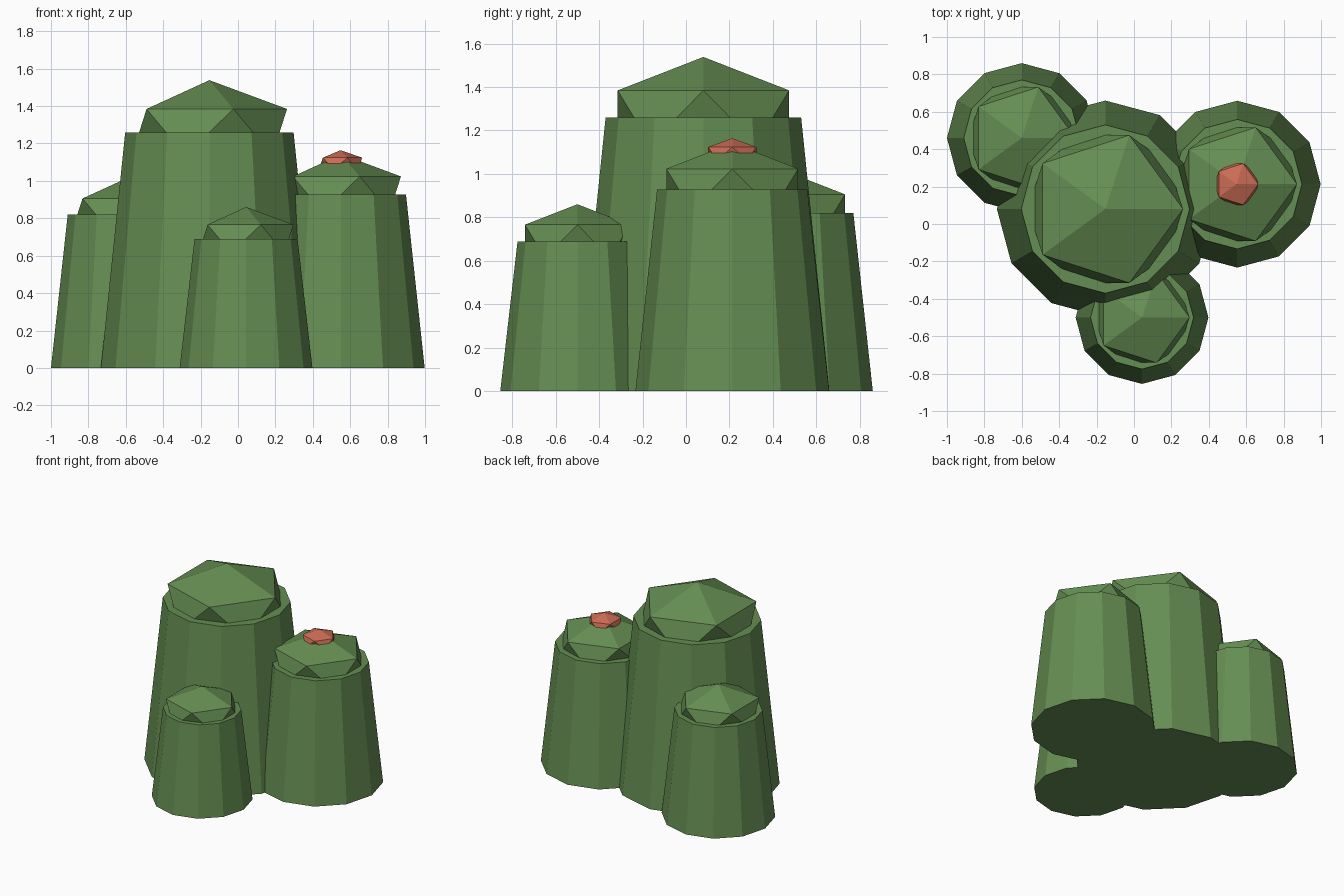
import bpy

if "Cube" in bpy.data.objects:
    bpy.data.objects.remove(bpy.data.objects["Cube"])


def material(name, color):
    m = bpy.data.materials.new(name)
    m.diffuse_color = color
    m.use_nodes = True
    m.node_tree.nodes["Principled BSDF"].inputs["Base Color"].default_value = m.diffuse_color
    return m


green = material("cactus_green", (0.13, 0.27, 0.085, 1))
red = material("flower_red", (0.60, 0.15, 0.09, 1))


def dome(name, loc, radius, height, mat):
    # Squashed icosahedron
    bpy.ops.mesh.primitive_ico_sphere_add(subdivisions=1, radius=1, location=loc)
    o = bpy.context.object
    o.name = name
    o.scale = (radius, radius, height)
    o.data.materials.append(mat)


def stem(name, x, y, r, h):
    # Tapered twelve-sided trunk with a faceted dome on top
    bpy.ops.mesh.primitive_cone_add(vertices=12, radius1=r, radius2=r * 0.776,
                                    depth=h, location=(x, y, h / 2))
    o = bpy.context.object
    o.name = name + "_stem"
    o.data.materials.append(green)
    dome(name + "_cap", (x, y, h), r * 0.8, r * 0.48, green)


# Four clustered stems
stem("tall", -0.153, 0.08, 0.58, 1.26)
stem("right", 0.552, 0.213, 0.446, 0.928)
stem("left", -0.60, 0.46, 0.40, 0.82)
stem("front", 0.043, -0.50, 0.355, 0.69)

# Flower on the right stem
dome("flower", (0.548, 0.213, 1.092), 0.13, 0.072, red)
